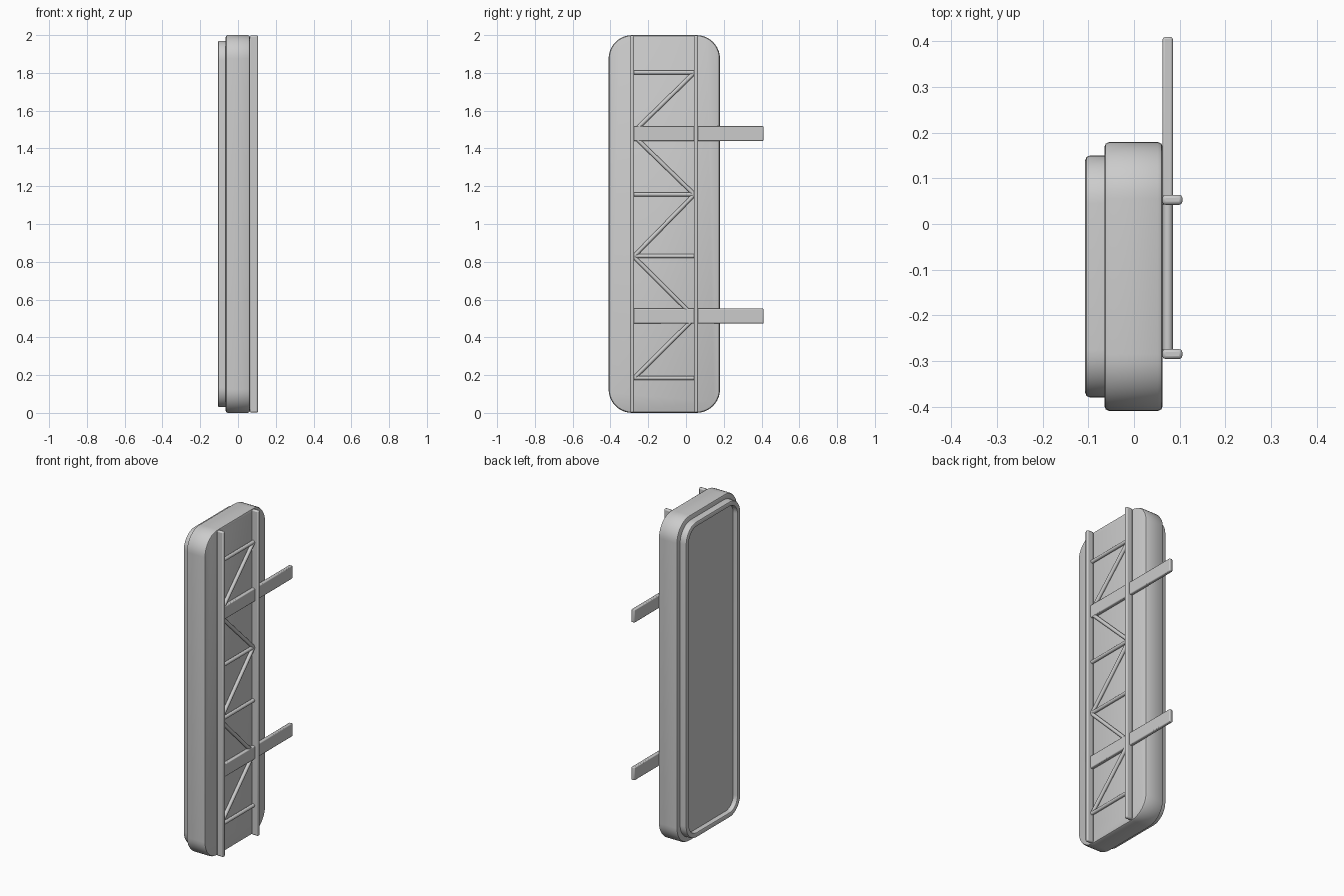
import bpy, bmesh, math
from mathutils import Vector

old = bpy.data.objects.get("Cube")
if old:
    bpy.data.objects.remove(old, do_unlink=True)

GREY = (0.6, 0.6, 0.6, 1.0)
mat = bpy.data.materials.new("plain_grey")
mat.use_nodes = True
mat.diffuse_color = GREY
mat.node_tree.nodes["Principled BSDF"].inputs["Base Color"].default_value = GREY


def finish(name, bm, bevel=0.0):
    bmesh.ops.recalc_face_normals(bm, faces=bm.faces)
    mesh = bpy.data.meshes.new(name)
    bm.to_mesh(mesh)
    bm.free()
    mesh.materials.append(mat)
    ob = bpy.data.objects.new(name, mesh)
    bpy.context.collection.objects.link(ob)
    if bevel:
        mod = ob.modifiers.new("rounded_edges", "BEVEL")
        mod.width = bevel
        mod.segments = 2
    bpy.ops.object.select_all(action="DESELECT")
    ob.select_set(True)
    bpy.context.view_layer.objects.active = ob
    bpy.ops.object.shade_smooth_by_angle(angle=math.radians(35))
    return ob


def rounded_slab(name, half_y, half_z, radius, profile):
    """Skin rounded rectangles in the yz plane through (x, inset) steps."""
    bm = bmesh.new()
    steps, rings = 10, []
    for x, inset in profile:
        r = radius - inset
        ring = []
        for quarter, (sy, sz) in enumerate([(1, 1), (-1, 1), (-1, -1), (1, -1)]):
            for i in range(steps + 1):
                a = (quarter + i / steps) * math.pi / 2
                y = sy * (half_y - radius) + r * math.cos(a)
                z = sz * (half_z - radius) + r * math.sin(a)
                ring.append(bm.verts.new((x, CENTRE_Y + y, 1 + z)))
        rings.append(ring)
    for a, b in zip(rings, rings[1:]):
        for i in range(len(a)):
            j = (i + 1) % len(a)
            bm.faces.new((a[i], a[j], b[j], b[i]))
    bm.faces.new(rings[0])
    bm.faces.new(rings[-1])
    return finish(name, bm)


def box(name, low, high, bevel):
    bm = bmesh.new()
    bmesh.ops.create_cube(bm, size=1)
    low, high = Vector(low), Vector(high)
    for v in bm.verts:
        v.co = (low + high) / 2 + v.co * (high - low)
    return finish(name, bm, bevel)


def rod(name, start, end, radius=0.011):
    a, b = (Vector((ROD_X, y, z)) for y, z in (start, end))
    bm = bmesh.new()
    bmesh.ops.create_cone(bm, cap_ends=True, segments=12, radius1=radius,
                          radius2=radius, depth=(b - a).length)
    bm.transform((b - a).to_track_quat("Z", "Y").to_matrix().to_4x4())
    bmesh.ops.translate(bm, vec=(a + b) / 2, verts=bm.verts)
    return finish(name, bm)


CENTRE_Y = -0.115
BACK = 0.063
ROD_X = 0.074

# Main rounded case
rounded_slab("case", 0.295, 1.0, 0.125, [
    (-0.065, 0.011), (-0.062, 0.004), (-0.054, 0),
    (0.052, 0), (0.06, 0.004), (BACK, 0.011)])

# Raised rim around a sunken panel
rounded_slab("panel_rim", 0.265, 0.97, 0.105, [
    (-0.06, 0), (-0.097, 0), (-0.104, 0.003), (-0.107, 0.01),
    (-0.107, 0.022), (-0.104, 0.029), (-0.097, 0.032), (-0.077, 0.032)])

# Upright rails
RAILS = {"near_rail": -0.285, "far_rail": 0.053}
for name, y in RAILS.items():
    box(name, (BACK - 0.001, y - 0.011, 0.002), (0.106, y + 0.011, 1.998), 0.007)

# Flat mounting straps reaching past the case
for name, z in (("lower_strap", 0.512), ("upper_strap", 1.48)):
    box(name, (BACK, -0.285, z - 0.04), (0.085, 0.41, z + 0.04), 0.005)

# Lattice between the rails
LEFT, RIGHT = -0.275, 0.043
for i, z in enumerate((0.185, 0.83, 1.157, 1.802)):
    rod(f"cross_rod_{i + 1}", (LEFT, z), (RIGHT, z))
DIAGONALS = [((LEFT, 0.185), (RIGHT, 0.50)), ((LEFT, 0.825), (RIGHT, 0.51)),
             ((LEFT, 0.83), (RIGHT, 1.155)), ((LEFT, 1.465), (RIGHT, 1.157)),
             ((LEFT, 1.49), (RIGHT, 1.80))]
for i, (a, b) in enumerate(DIAGONALS):
    rod(f"diagonal_rod_{i + 1}", a, b)
